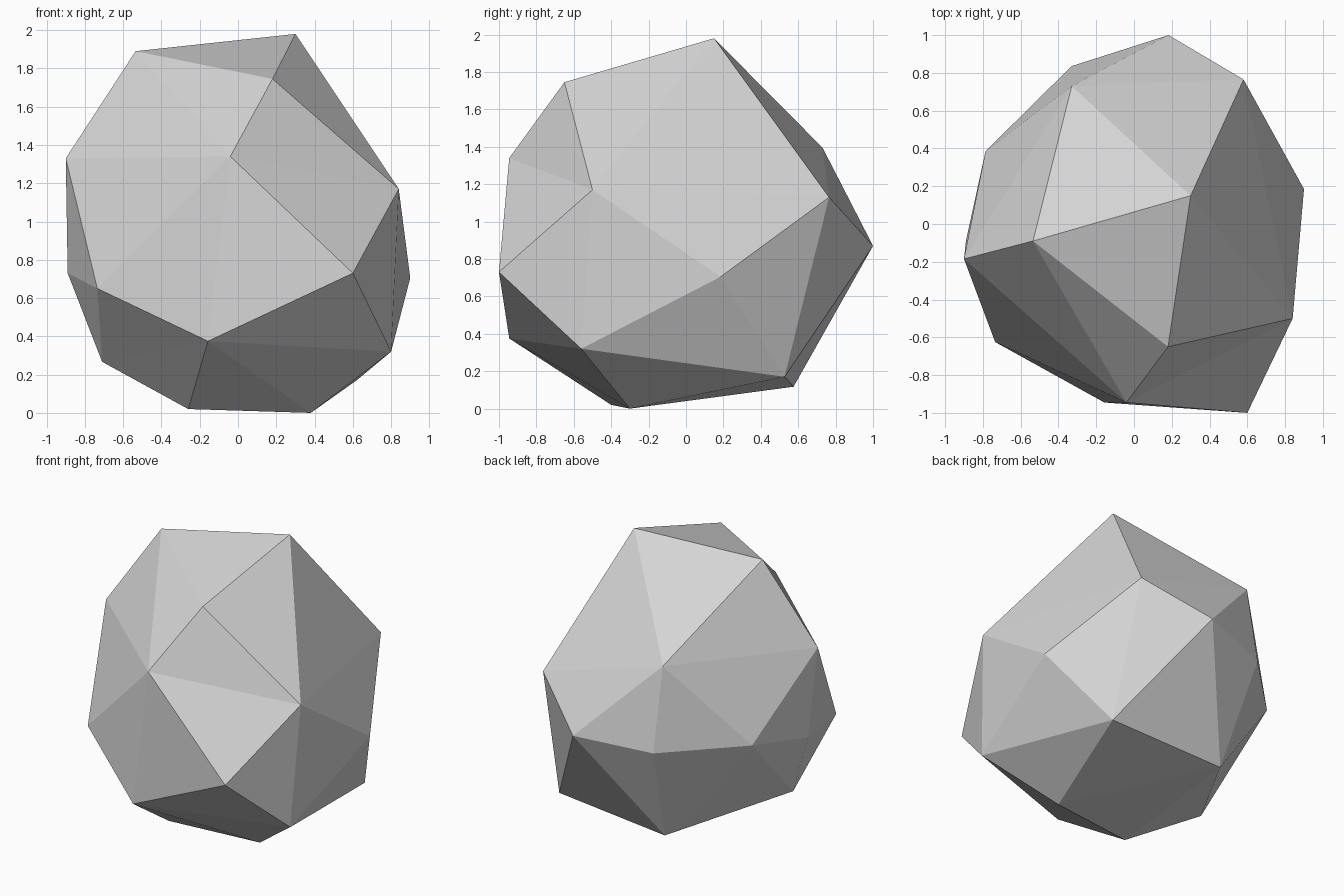
import bpy
import bmesh

cube = bpy.data.objects.get("Cube")
if cube:
    bpy.data.objects.remove(cube, do_unlink=True)


def flat_material(name, colour):
    material = bpy.data.materials.new(name)
    material.use_nodes = True
    material.diffuse_color = colour
    for node in material.node_tree.nodes:
        if node.type == "BSDF_PRINCIPLED":
            node.inputs["Base Color"].default_value = colour
            node.inputs["Roughness"].default_value = 1
    return material


# Corners of the rock, grouped from the peak down to the base
corners = dict(
    # peak and shoulders
    A=(.30, .15, 1.98), B=(-.535, -.09, 1.89), C=(.18, -.65, 1.745),
    # upper belt
    D=(-.90, -.185, 1.33), E=(-.04, -.945, 1.34), F=(.84, -.50, 1.17),
    Q=(.58, .765, 1.13), S=(-.33, .73, 1.395),
    # lower belt
    G=(-.89, -.09, .73), H=(-.735, -.625, .65), I=(.60, -1, .73),
    J=(.90, .185, .705), R=(.183, 1, .87), T=(-.33, .836, .82),
    U=(-.786, .386, .826),
    # foot
    K=(-.157, -.945, .375), L=(.80, -.56, .32), M=(-.71, -.18, .267),
    P=(.62, .527, .17), V=(-.237, .575, .117),
    # base edge
    N=(-.26, -.40, .02), O=(.38, -.30, 0),
)

# Each fan is a hub corner followed by the ring of corners around it
fans = [
    "EBCFIKHDB",    # front
    "SABDUTRQA",    # back
    "VRTUMNOPR",    # underside
    "ABCFQ",        # peak
    "JFQPLF",       # one flank
    "GDHMUD",       # opposite flank
    "KILONMH",      # front foot
    "FIL", "LOP", "QRP",    # single facets closing the gaps
]

bm = bmesh.new()
verts = {name: bm.verts.new(point) for name, point in corners.items()}
for hub, *ring in fans:
    for first, second in zip(ring, ring[1:]):
        bm.faces.new([verts[hub], verts[first], verts[second]])
bmesh.ops.recalc_face_normals(bm, faces=bm.faces[:])

# Flat shaded boulder
mesh = bpy.data.meshes.new("rock")
bm.to_mesh(mesh)
bm.free()
mesh.materials.append(flat_material("stone grey", (.66, .66, .66, 1)))
rock = bpy.data.objects.new("rock", mesh)
bpy.context.collection.objects.link(rock)
